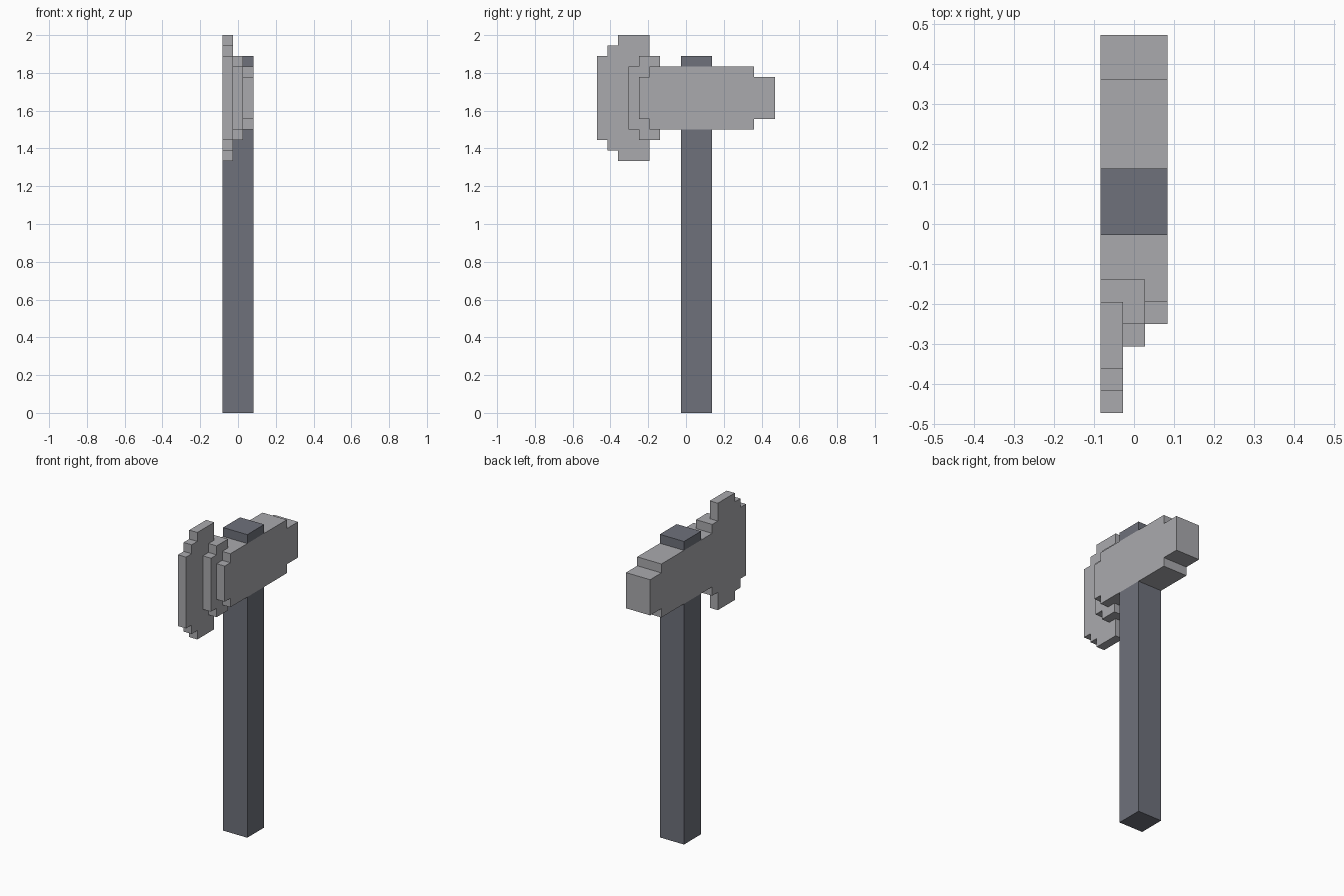
import bpy
import bmesh

U = 1 / 18        # edge length of one block
MID = 30          # height of the head's centre line, in blocks

# Remove the default cube
cube = bpy.data.objects.get("Cube")
if cube:
    bpy.data.objects.remove(cube, do_unlink=True)


def make_material(name, rgb):
    mat = bpy.data.materials.new(name)
    mat.use_nodes = True
    mat.diffuse_color = (*rgb, 1)
    mat.node_tree.nodes["Principled BSDF"].inputs["Base Color"].default_value = (*rgb, 1)
    return mat


steel = make_material("steel_grey", (0.40, 0.40, 0.42))
shaft = make_material("slate_shaft", (0.156, 0.165, 0.198))


def stepped_slab(name, mat, x0, x1, steps, y_end, mid=MID):
    """Extrude a stepped outline along x; steps are (start y, half height)."""
    upper = []
    ends = [y for y, _ in steps[1:]] + [y_end]
    for (y, half), end in zip(steps, ends):
        upper += [(y, half), (end, half)]
    outline = upper + [(y, -half) for y, half in reversed(upper)]

    bm = bmesh.new()
    face = bm.faces.new([bm.verts.new((x0 * U, y * U, (mid + z) * U)) for y, z in outline])
    result = bmesh.ops.extrude_face_region(bm, geom=[face])
    moved = [g for g in result["geom"] if isinstance(g, bmesh.types.BMVert)]
    bmesh.ops.translate(bm, verts=moved, vec=((x1 - x0) * U, 0, 0))
    bmesh.ops.recalc_face_normals(bm, faces=bm.faces)
    mesh = bpy.data.meshes.new(name)
    bm.to_mesh(mesh)
    bm.free()
    mesh.materials.append(mat)
    obj = bpy.data.objects.new(name, mesh)
    bpy.context.collection.objects.link(obj)
    return obj


# Handle below the head and its stub above
stepped_slab("handle", shaft, -1.5, 1.5, [(-0.5, 13.5)], 2.5, mid=13.5)
stepped_slab("handle_top", shaft, -1.5, 1.5, [(-0.5, 0.5)], 2.5, mid=33.5)

# Head block with the narrower hammer end at the back
stepped_slab("head_block", steel, -1.5, 1.5, [(-2.5, 3), (6.5, 2)], 8.5)

# Blade layers, stepping down from the cutting side
stepped_slab("blade_outer", steel, -1.5, -0.5,
             [(-8.5, 4), (-7.5, 5), (-6.5, 6), (-3.5, 4)], -2.5)
stepped_slab("blade_middle", steel, -0.5, 0.5, [(-5.5, 3), (-4.5, 4)], -2.5)
stepped_slab("blade_inner", steel, 0.5, 1.5, [(-4.5, 2), (-3.5, 3)], -2.5)
